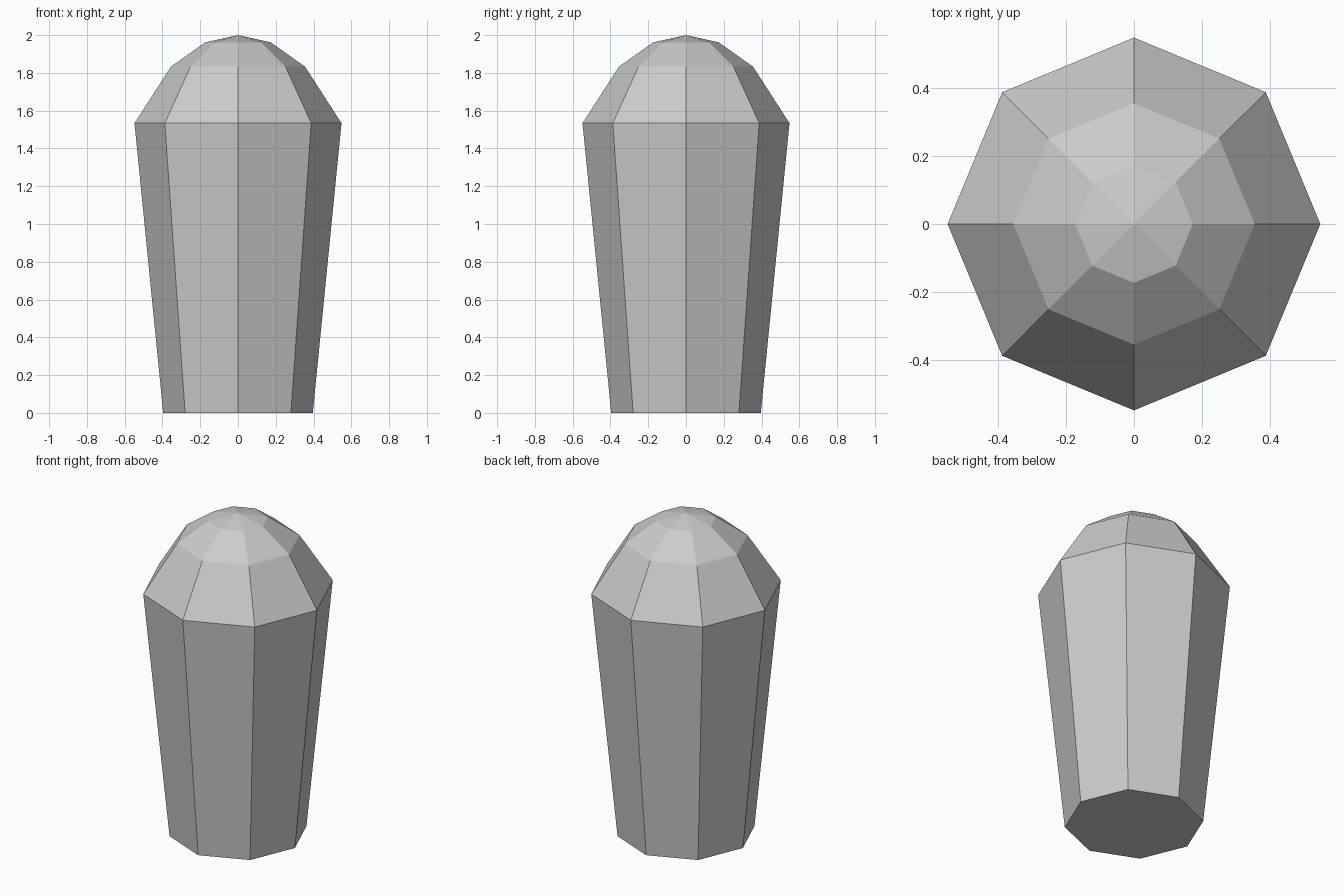
import bpy, bmesh
from math import cos, sin, pi

if "Cube" in bpy.data.objects:
    bpy.data.objects.remove(bpy.data.objects["Cube"])

SIDES = 8
# (radius, height) of each octagonal ring, from base to dome
PROFILE = [(0.396, 0.0), (0.548, 1.534), (0.355, 1.833), (0.173, 1.962)]
APEX_Z = 2.0

bm = bmesh.new()
rings = [[bm.verts.new((r * cos(2 * pi * i / SIDES), r * sin(2 * pi * i / SIDES), z))
          for i in range(SIDES)] for r, z in PROFILE]
apex = bm.verts.new((0, 0, APEX_Z))

# flat base
bm.faces.new(rings[0][::-1])

# tapered body and faceted dome
for low, high in zip(rings, rings[1:]):
    for i in range(SIDES):
        j = (i + 1) % SIDES
        bm.faces.new((low[i], low[j], high[j], high[i]))

# dome cap
for i in range(SIDES):
    bm.faces.new((rings[-1][i], rings[-1][(i + 1) % SIDES], apex))

mesh = bpy.data.meshes.new("domed_post")
bm.to_mesh(mesh)
bm.free()
bpy.context.collection.objects.link(bpy.data.objects.new("domed_post", mesh))
